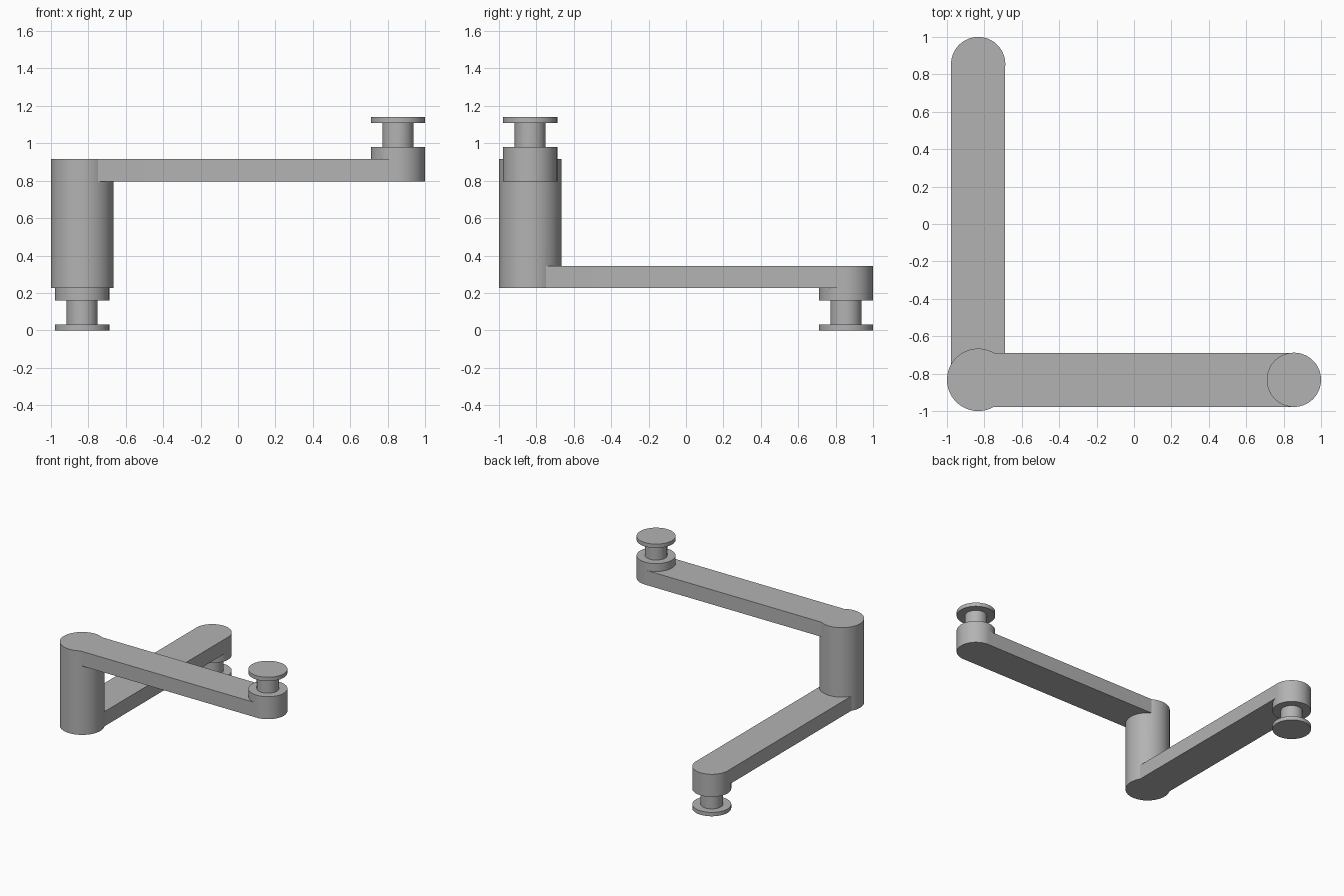
import bpy
import bmesh
from math import pi
from mathutils import Matrix, Vector

cube = bpy.data.objects.get("Cube")
if cube:
    bpy.data.objects.remove(cube, do_unlink=True)

HUB = -0.833              # hub axis, same in x and y
TIP = 0.855               # pin axis at the far end of each arm
MID = 0.57                # half of the total height
ARM_LOW, ARM_TOP = 0.795, 0.915

# Single grey finish
grey = bpy.data.materials.new("plain_grey")
grey.use_nodes = True
colour = (0.45, 0.45, 0.45, 1)
grey.diffuse_color = colour
grey.node_tree.nodes["Principled BSDF"].inputs["Base Color"].default_value = colour


def finish(name, bm):
    bmesh.ops.recalc_face_normals(bm, faces=bm.faces)
    mesh = bpy.data.meshes.new(name)
    bm.to_mesh(mesh)
    bm.free()
    mesh.materials.append(grey)
    obj = bpy.data.objects.new(name, mesh)
    bpy.context.collection.objects.link(obj)
    return obj


def box(name, low, high):
    bm = bmesh.new()
    size = Vector(high) - Vector(low)
    centre = (Vector(high) + Vector(low)) / 2
    bmesh.ops.create_cube(bm, size=1, matrix=Matrix.Translation(centre) @ Matrix.Diagonal((*size, 1)))
    return finish(name, bm)


def lathe(name, profile, x, y, steps=72):
    """Spin (radius, z) points that begin and end on the axis."""
    bm = bmesh.new()
    verts = [bm.verts.new((x + r, y, z)) for r, z in profile]
    edges = [bm.edges.new(pair) for pair in zip(verts, verts[1:])]
    bmesh.ops.spin(bm, geom=verts + edges, cent=(x, y, 0), axis=(0, 0, 1), angle=2 * pi, steps=steps)
    bmesh.ops.remove_doubles(bm, verts=bm.verts, dist=1e-5)
    return finish(name, bm)


def select_only(obj):
    bpy.ops.object.select_all(action="DESELECT")
    obj.select_set(True)
    bpy.context.view_layer.objects.active = obj


def turned_copy(obj, name):
    """Half turn about the diagonal axis gives the matching lower part."""
    other = obj.copy()
    other.data = obj.data.copy()
    other.name = name
    turn = Matrix.Rotation(pi, 4, Vector((1, 1, 0)))
    shift = Matrix.Translation((0, 0, MID))
    other.data.transform(shift @ turn @ shift.inverted())
    bpy.context.collection.objects.link(other)
    return other


# Hub post
crank = lathe("crank_body", [(0, 2 * MID - ARM_TOP), (0.167, 2 * MID - ARM_TOP),
                             (0.167, ARM_TOP), (0, ARM_TOP)], HUB, HUB)

# Flat arm, and the end boss with its flanged pin
arm = box("upper_arm", (HUB, HUB - 0.1445, ARM_LOW), (TIP, HUB + 0.1445, ARM_TOP))
pin = lathe("upper_pin", [(0, ARM_LOW), (0.145, ARM_LOW), (0.145, 0.98), (0.083, 0.98),
                          (0.083, 1.108), (0.145, 1.108), (0.145, 1.14), (0, 1.14)], TIP, HUB)
parts = [arm, pin, turned_copy(arm, "lower_arm"), turned_copy(pin, "lower_pin")]

# Fuse everything into one solid
for part in parts:
    select_only(crank)
    union = crank.modifiers.new("union", "BOOLEAN")
    union.operation = "UNION"
    union.solver = "EXACT"
    union.object = part
    bpy.ops.object.modifier_apply(modifier=union.name)
    bpy.data.objects.remove(part, do_unlink=True)

# Merge coplanar pieces, then smooth the round sides
bm = bmesh.new()
bm.from_mesh(crank.data)
bmesh.ops.remove_doubles(bm, verts=bm.verts, dist=1e-5)
bmesh.ops.dissolve_limit(bm, angle_limit=0.01, verts=bm.verts, edges=bm.edges)
bm.to_mesh(crank.data)
bm.free()
select_only(crank)
bpy.ops.object.shade_smooth_by_angle(angle=pi / 6)
